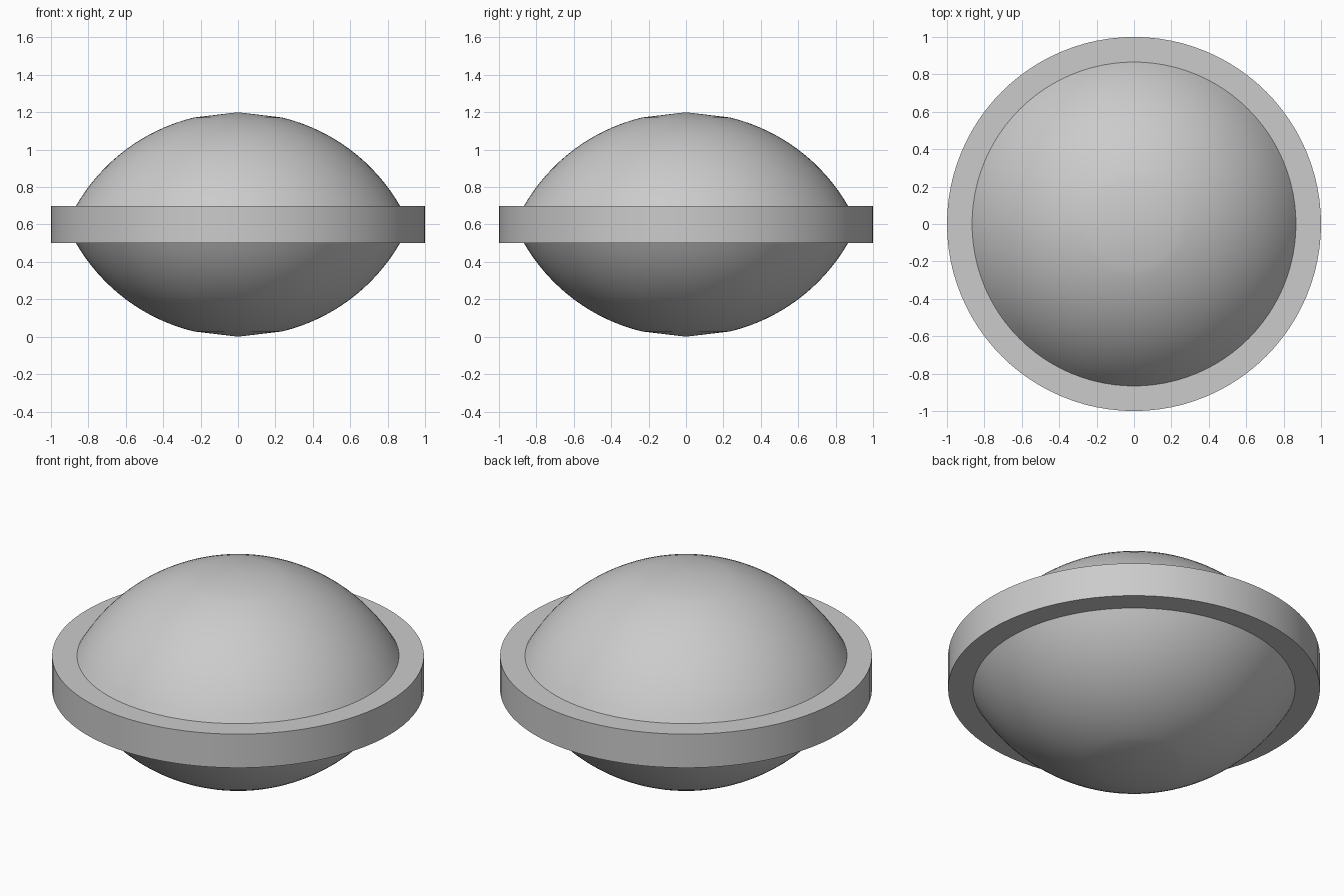
import bpy
import math

cube = bpy.data.objects.get("Cube")
if cube:
    bpy.data.objects.remove(cube, do_unlink=True)

SEGMENTS = 96
MIDDLE = 0.6        # height of the rim centre
HALF_RIM = 0.1      # half of the rim thickness
DOME_RADIUS = 1.0   # radius of the sphere each dome is cut from

grey = bpy.data.materials.new("plain grey")
grey.use_nodes = True
colour = (0.6, 0.6, 0.6, 1)
grey.diffuse_color = colour
grey.node_tree.nodes["Principled BSDF"].inputs["Base Color"].default_value = colour


def lathe(name, profile, closed=False):
    """Spin a profile of (radius, height) points; radius 0 makes a tip."""
    verts, rings, faces = [], [], []
    for r, z in profile:
        count = 1 if r == 0 else SEGMENTS
        start = len(verts)
        for i in range(count):
            a = math.tau * i / SEGMENTS
            verts.append((r * math.cos(a), r * math.sin(a), z))
        rings.append([start + i % count for i in range(SEGMENTS + 1)])
    pairs = list(zip(rings, rings[1:]))
    if closed:
        pairs.append((rings[-1], rings[0]))
    for low, high in pairs:
        for i in range(SEGMENTS):
            quad = (low[i], low[i + 1], high[i + 1], high[i])
            faces.append(tuple(dict.fromkeys(quad)))
    mesh = bpy.data.meshes.new(name)
    mesh.from_pydata(verts, [], faces)
    mesh.materials.append(grey)
    obj = bpy.data.objects.new(name, mesh)
    bpy.context.collection.objects.link(obj)
    bpy.ops.object.select_all(action="DESELECT")
    obj.select_set(True)
    bpy.context.view_layer.objects.active = obj
    bpy.ops.object.shade_smooth_by_angle(angle=math.radians(30))
    return obj


# Lens body: two spherical caps that end in shallow pointed tips
STEPS = 16
cap = []
for i in range(STEPS + 1):
    a = math.radians(60 + (13.6 - 60) * i / STEPS)
    cap.append((DOME_RADIUS * math.sin(a), DOME_RADIUS * math.cos(a) - 0.4))
cap.append((0, DOME_RADIUS - 0.4))
lower = [(r, MIDDLE - h) for r, h in reversed(cap)]
upper = [(r, MIDDLE + h) for r, h in cap]
lathe("lens_body", lower + upper)

# Flat rim around the body
inner = DOME_RADIUS * math.sin(math.radians(60))
bottom, top = MIDDLE - HALF_RIM, MIDDLE + HALF_RIM
lathe("rim", [(inner, bottom), (1, bottom), (1, top), (inner, top)])
